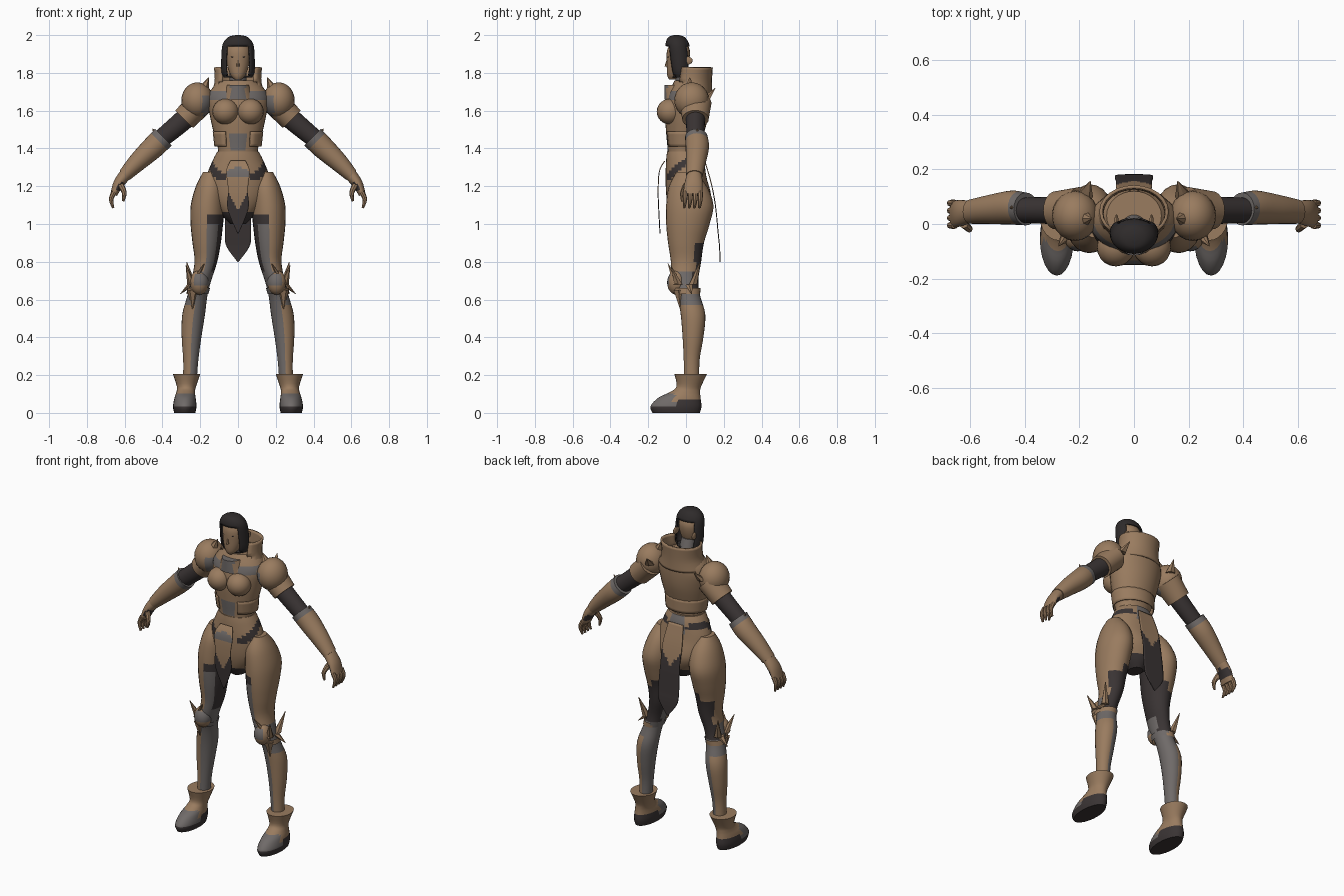
import bpy
import bmesh
from math import sin, cos, pi, radians
from mathutils import Vector

default_cube = bpy.data.objects.get("Cube")
if default_cube:
    bpy.data.objects.remove(default_cube)


def make_material(name, colour):
    material = bpy.data.materials.new(name)
    material.use_nodes = True
    material.diffuse_color = (*colour, 1)
    shader = material.node_tree.nodes["Principled BSDF"]
    shader.inputs["Base Color"].default_value = (*colour, 1)
    shader.inputs["Roughness"].default_value = 0.8
    return material


TAN, DARK, GREY, HAIR = range(4)
PALETTE = [make_material("tan armour", (.32, .2, .115)),
           make_material("dark cloth", (.042, .034, .034)),
           make_material("grey metal", (.16, .145, .14)),
           make_material("black hair", (.028, .024, .024))]
CUT = -1  # rule result that removes a face


def finish(name, bm, paint, mirrored=False, thickness=0, angle=40):
    """Paint faces by a colour or a rule(centre, normal), then make the object."""
    bmesh.ops.recalc_face_normals(bm, faces=bm.faces)
    removed = []
    for face in bm.faces:
        colour = paint(face.calc_center_median(), face.normal) if callable(paint) else paint
        if colour == CUT:
            removed.append(face)
        else:
            face.material_index = colour
    bmesh.ops.delete(bm, geom=removed, context='FACES')
    mesh = bpy.data.meshes.new(name)
    bm.to_mesh(mesh)
    bm.free()
    for material in PALETTE:
        mesh.materials.append(material)
    obj = bpy.data.objects.new(name, mesh)
    bpy.context.collection.objects.link(obj)
    bpy.ops.object.select_all(action='DESELECT')
    obj.select_set(True)
    bpy.context.view_layer.objects.active = obj
    bpy.ops.object.shade_smooth_by_angle(angle=radians(angle))
    if thickness:
        obj.modifiers.new("thickness", 'SOLIDIFY').thickness = thickness
    if mirrored:
        obj.modifiers.new("mirror", 'MIRROR').use_mirror_merge = False
    return obj


def spline(points, steps):
    """Pass a smooth curve through tuples of any length."""
    rows = [Vector(p) for p in points]
    result = []
    for i in range(len(rows) - 1):
        a, b = rows[i], rows[i + 1]
        before, after = rows[max(i - 1, 0)], rows[min(i + 2, len(rows) - 1)]
        for k in range(steps):
            t = k / steps
            result.append(a + ((b - before) * t + (before * 2 - a * 5 + b * 4 - after) * t * t
                               + (a * 3 - before - b * 3 + after) * t ** 3) / 2)
    return result + [rows[-1]]


def loft(name, rings, paint, sides=24, steps=4, along_path=False, capped=True, **options):
    """Skin ellipses given as (x, y, z, radius across, radius in depth)."""
    bm = bmesh.new()
    rows = spline(rings, steps)
    centres = [Vector(r[:3]) for r in rows]
    loops = []
    for i, row in enumerate(rows):
        across, depth = Vector((1, 0, 0)), Vector((0, 1, 0))
        if along_path:
            tangent = centres[min(i + 1, len(rows) - 1)] - centres[max(i - 1, 0)]
            across = depth.cross(tangent).normalized()
        loops.append([bm.verts.new(centres[i] + across * row[3] * cos(2 * pi * k / sides)
                                   + depth * row[4] * sin(2 * pi * k / sides))
                      for k in range(sides)])
    for low, high in zip(loops, loops[1:]):
        for k in range(sides):
            m = (k + 1) % sides
            bm.faces.new((low[k], low[m], high[m], high[k]))
    if capped:
        bm.faces.new(loops[0])
        bm.faces.new(loops[-1])
    return finish(name, bm, paint, **options)


def ball(name, centre, radii, paint, **options):
    bm = bmesh.new()
    bmesh.ops.create_uvsphere(bm, u_segments=20, v_segments=12, radius=1)
    bmesh.ops.scale(bm, vec=radii, verts=bm.verts)
    bmesh.ops.translate(bm, vec=centre, verts=bm.verts)
    return finish(name, bm, paint, **options)


def spike(name, base, tip, radius, paint=TAN):
    loft(name, [(*base, radius, radius), (*tip, .002, .002)], paint,
         sides=6, steps=1, mirrored=True)


def flap(name, rows, paint):
    """Hanging sheet from rows of (half width, y, z)."""
    bm = bmesh.new()
    columns = 12
    grid = [[bm.verts.new((w * (2 * k / columns - 1), y, z)) for k in range(columns + 1)]
            for w, y, z in spline(rows, 6)]
    for upper, lower in zip(grid, grid[1:]):
        for k in range(columns):
            bm.faces.new((upper[k], upper[k + 1], lower[k + 1], lower[k]))
    finish(name, bm, paint, thickness=.005)


# Torso, chest plates and collar
def torso_paint(c, n):
    if n.y < 0 and abs(c.x) < .045 and 1.39 < c.z < 1.48:
        return GREY
    if n.y < .1 and .07 < abs(c.x) < .15 and 1.65 < c.z < 1.71:
        return GREY
    return TAN


loft("torso", [(0, -.01, 1.3, .115, .085), (0, -.015, 1.39, .105, .082),
               (0, -.005, 1.48, .128, .1), (0, .005, 1.58, .15, .115),
               (0, .015, 1.68, .16, .112), (0, .03, 1.76, .1, .09)],
     torso_paint, sides=32)
ball("breast_plate", (.066, -.085, 1.595), (.07, .07, .068), TAN, mirrored=True)
loft("waist_hem", [(0, -.01, 1.49, .128, .102), (0, -.005, 1.41, .119, .098)],
     lambda c, n: CUT if abs(c.x) < .06 and c.y < 0 else TAN,
     capped=False, thickness=.006)
loft("collar", [(0, .025, 1.68, .135, .1), (0, .035, 1.75, .112, .09),
                (0, .045, 1.83, .115, .085)],
     lambda c, n: CUT if c.y < -.02 and c.z > 1.72 - c.y * .2 else TAN,
     capped=False, thickness=.012)
loft("gorget", [(0, -.03, 1.66, .09, .085), (0, -.045, 1.735, .06, .07)],
     lambda c, n: GREY if abs(c.x) < .04 else TAN)
loft("neck", [(0, .01, 1.68, .05, .05), (0, -.03, 1.83, .042, .04)], GREY)

# Head, face and hair
loft("head", [(0, -.07, 1.765, .018, .02), (0, -.058, 1.79, .04, .042),
              (0, -.045, 1.85, .06, .057), (0, -.04, 1.92, .064, .06),
              (0, -.04, 1.975, .03, .03)], TAN)
loft("nose", [(0, -.1, 1.835, .009, .013), (0, -.094, 1.88, .004, .006)], TAN, sides=8)
ball("eye", (.025, -.094, 1.885), (.011, .004, .004), DARK, mirrored=True)
ball("lips", (0, -.096, 1.812), (.014, .004, .003), DARK)
ball("ear", (.064, .005, 1.865), (.008, .03, .022), TAN, mirrored=True)


def hair_paint(c, n):
    face_gap = c.y < -.055 and abs(c.x) < .062 and c.z < 1.935
    back_gap = c.y > -.01 and abs(c.x) < .058 and c.z < 1.94
    return CUT if face_gap or back_gap else HAIR


loft("hair", [(0, -.025, 1.775, .075, .05), (0, -.03, 1.81, .088, .06),
              (0, -.037, 1.89, .088, .066), (0, -.046, 1.955, .08, .062),
              (0, -.05, 1.99, .05, .042), (0, -.05, 2, .012, .012)],
     hair_paint, sides=32, thickness=.008)


# Pelvis with its slanted strap, and the hanging cloth
def pelvis_paint(c, n):
    strap = min(1.335 + .9 * c.y, 1.33)
    if abs(c.x) > .065 and abs(c.z - strap) < .021:
        return DARK
    if n.y > 0 and abs(c.x) < .045 and c.z > 1.28:
        return GREY
    return DARK if c.z < 1.06 else TAN


loft("pelvis", [(0, -.01, 1.385, .108, .09), (0, -.005, 1.34, .132, .1),
                (0, 0, 1.25, .165, .108), (0, .015, 1.14, .155, .118),
                (0, .01, 1.05, .09, .09), (0, .01, 1, .04, .05)],
     pelvis_paint, sides=32, steps=6)


def front_cloth_paint(c, n):
    if c.z > 1.25:
        return GREY if c.z < 1.31 - abs(c.x) * .5 else TAN
    return TAN if c.z > 1.08 + abs(c.x) * 1.7 else DARK


flap("front_cloth", [(.04, -.115, 1.335), (.062, -.143, 1.28), (.052, -.15, 1.18),
                     (.055, -.147, 1.08), (.003, -.14, .95)], front_cloth_paint)
flap("back_cloth", [(.05, .1, 1.34), (.065, .135, 1.22), (.065, .158, 1.1),
                    (.07, .173, .95), (.06, .18, .88), (.003, .183, .8)],
     lambda c, n: TAN if c.z > 1.1 + abs(c.x) * 1.3 else DARK)


# Legs, plated outside and bare inside
def leg_paint(c, n):
    if c.z > .76:
        if c.z > 1.06 or n.x > .05 and not (n.y > .5 and c.z < .9):
            return TAN
        if n.y > .3:
            return TAN if c.z > .96 else DARK
        return DARK if n.x < -.75 or c.z > .99 else GREY
    if c.z > .57:
        return DARK if n.y > .3 and c.z > .66 else GREY
    return TAN if n.x > .1 else GREY


loft("leg", [(.145, 0, 1.275, .04, .05), (.148, .01, 1.2, .075, .1),
             (.16, .02, 1.1, .09, .125), (.165, .01, 1, .086, .115),
             (.166, 0, .9, .075, .095), (.17, 0, .8, .06, .08),
             (.195, -.005, .7, .053, .07), (.215, .015, .62, .053, .06),
             (.235, .037, .52, .06, .065), (.246, .037, .4, .052, .055),
             (.25, .03, .28, .04, .042), (.255, .03, .16, .036, .04)],
     leg_paint, mirrored=True)

# Knee guards with fins
ball("knee_guard", (.205, -.05, .69), (.05, .05, .065),
     lambda c, n: GREY if .68 < c.z < .74 and n.x < .5 else TAN, mirrored=True)
loft("knee_band", [(.215, .005, .63, .058, .07), (.208, 0, .66, .06, .077)],
     lambda c, n: TAN if c.x > .19 else GREY, capped=False, mirrored=True)
for tip in [(.272, .075, .8), (.178, -.095, .79), (.275, -.08, .78), (.305, .03, .63)]:
    spike("knee_fin", (.245, tip[1] * .5, .68), tip, .024)
spike("shin_fin", (.24, -.04, .65), (.24, -.03, .55), .03)


# Boots
def boot_paint(c, n):
    if c.z < .035 or c.z < .07 and c.y > -.04:
        return DARK
    return GREY if c.y < -.06 and c.z < .1 else TAN


loft("boot", [(.282, -.052, 0, .056, .125), (.282, -.053, .035, .062, .135),
              (.28, -.035, .08, .056, .112), (.277, -.005, .11, .049, .08),
              (.273, .015, .14, .051, .065), (.272, .025, .205, .072, .086)],
     boot_paint, mirrored=True)

# Shoulder guards
ball("shoulder_guard", (.215, .03, 1.655), (.085, .092, .095),
     lambda c, n: GREY if n.y < 0 and c.x < .19 and c.z < 1.68 else TAN, mirrored=True)
loft("shoulder_sleeve", [(.2, .05, 1.64, .07, .085), (.285, .05, 1.555, .066, .07)],
     TAN, along_path=True, mirrored=True)
spike("shoulder_fin", (.2, .02, 1.69), (.155, .02, 1.775), .045)
spike("shoulder_outer_fin", (.27, .03, 1.6), (.287, .03, 1.695), .024)
spike("shoulder_rear_fin", (.18, .1, 1.66), (.16, .155, 1.72), .03)

# Arms
loft("upper_arm", [(.2, .05, 1.63, .055, .055), (.3, .05, 1.54, .054, .05),
                   (.42, .05, 1.44, .048, .046)], DARK, along_path=True, mirrored=True)
loft("forearm_guard", [(.395, .055, 1.46, .062, .06), (.45, .06, 1.405, .06, .062),
                       (.53, .053, 1.33, .05, .053), (.6, .045, 1.258, .036, .044)],
     lambda c, n: GREY if c.x - c.z < -1.01 else TAN, along_path=True, mirrored=True)
spike("elbow_fin", (.42, .06, 1.46), (.452, .06, 1.505), .025)

# Hands
loft("hand", [(.59, .045, 1.268, .034, .038), (.632, .04, 1.215, .028, .048),
              (.658, .035, 1.155, .018, .05)],
     lambda c, n: DARK if n.x < 0 and 1.18 < c.z < 1.22 else TAN,
     along_path=True, mirrored=True)
for i in range(4):
    y = -.005 + i * .027
    loft("finger", [(.655, y, 1.17, .014, .013), (.672, y, 1.13, .012, .012),
                    (.66, y - .005, 1.085, .006, .007)], TAN, sides=8, steps=3,
         along_path=True, mirrored=True)
loft("thumb", [(.622, 0, 1.21, .017, .016), (.602, -.018, 1.165, .013, .013),
               (.608, -.02, 1.12, .006, .006)], TAN, sides=8, steps=3,
     along_path=True, mirrored=True)
